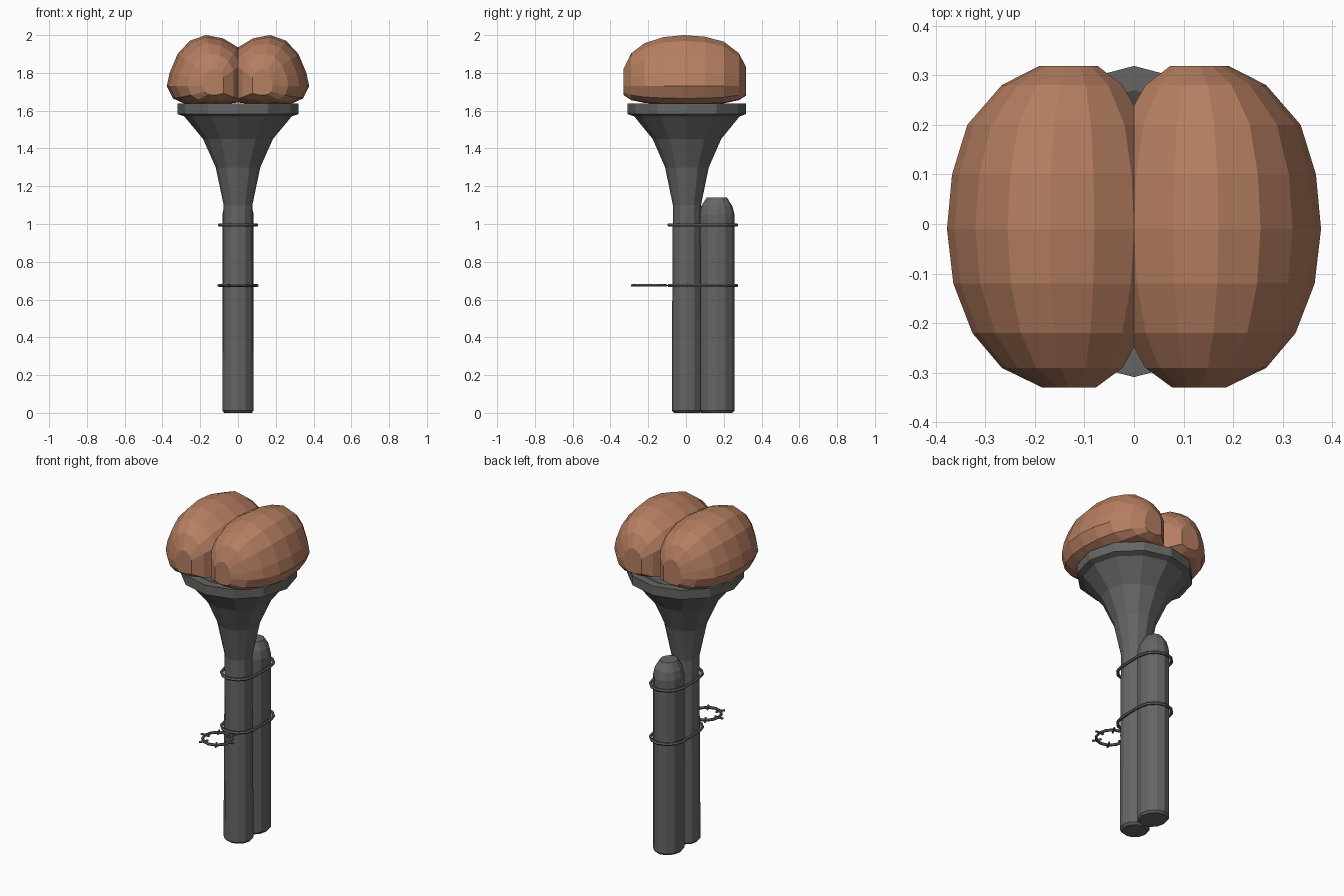
import bpy, bmesh, math
from math import sin, cos, pi
from mathutils import Vector

if "Cube" in bpy.data.objects:
    bpy.data.objects.remove(bpy.data.objects["Cube"])


def material(name, rgb):
    m = bpy.data.materials.new(name)
    m.diffuse_color = (*rgb, 1)
    m.use_nodes = True
    m.node_tree.nodes["Principled BSDF"].inputs["Base Color"].default_value = m.diffuse_color
    return m


GREY = material("dark grey", (0.13, 0.13, 0.125))
BROWN = material("warm brown", (0.47, 0.21, 0.12))


def loft(name, rings, mat, closed=False):
    """Skin a list of equal-length rings; cap the ends unless closed."""
    bm = bmesh.new()
    vs = [[bm.verts.new(p) for p in r] for r in rings]
    n = len(rings[0])
    pairs = list(zip(vs, vs[1:])) + ([(vs[-1], vs[0])] if closed else [])
    for a, b in pairs:
        for i in range(n):
            j = (i + 1) % n
            bm.faces.new((a[i], a[j], b[j], b[i]))
    if not closed:
        bm.faces.new(vs[0])
        bm.faces.new(vs[-1])
    bmesh.ops.recalc_face_normals(bm, faces=bm.faces)
    me = bpy.data.meshes.new(name)
    bm.to_mesh(me)
    bm.free()
    me.materials.append(mat)
    ob = bpy.data.objects.new(name, me)
    bpy.context.collection.objects.link(ob)
    return ob


def lathe(name, profile, yc, ratio, sides=12):
    """Profile is (radius in x, z); ratio stretches y."""
    rings = [[(r * sin(2 * pi * i / sides), yc + r * ratio * cos(2 * pi * i / sides), z)
              for i in range(sides)] for r, z in profile]
    return loft(name, rings, GREY)


def tube(name, path, r, closed=True, sides=6):
    """Square-ish tube along a horizontal path."""
    rings = []
    n = len(path)
    for k, p in enumerate(path):
        a = path[(k - 1) % n] if closed or k else p
        b = path[(k + 1) % n] if closed or k < n - 1 else p
        t = (Vector(b) - Vector(a)).normalized()
        s = t.cross(Vector((0, 0, 1)))
        rings.append([Vector(p) + r * (cos(2 * pi * i / sides) * s + sin(2 * pi * i / sides) * Vector((0, 0, 1)))
                      for i in range(sides)])
    return loft(name, rings, GREY, closed)


# Flared stem with rim and shallow cup
lathe("flared_stem", [(0.07, 0.0), (0.082, 0.012), (0.08, 0.5), (0.076, 1.1), (0.118, 1.3),
                      (0.185, 1.45), (0.285, 1.57), (0.32, 1.582), (0.32, 1.638),
                      (0.27, 1.638), (0.2, 1.6), (0.04, 1.59)], 0.005, 0.98)

# Rear post with rounded top
lathe("rear_post", [(0.073, 0.0), (0.083, 0.012), (0.083, 1.05), (0.073, 1.095),
                    (0.047, 1.14)], 0.163, 1.13)


# Straps around both posts
def strap(name, z):
    arc = [pi * i / 6 for i in range(7)]
    back = [(0.098 * cos(a), 0.163 + 0.105 * sin(a), z) for a in arc]
    front = [(-0.094 * cos(a), 0.01 - 0.1 * sin(a), z) for a in arc]
    tube(name, back + front, 0.009)


strap("upper_strap", 0.995)
strap("lower_strap", 0.675)

# Small hook ring in front, with stubs
tube("front_ring", [(0.08 * cos(2 * pi * i / 12), -0.195 + 0.085 * sin(2 * pi * i / 12), 0.675)
                    for i in range(12)], 0.008)
for k in range(6):
    a = 2 * pi * k / 6
    tube(f"ring_stub_{k}", [(r * cos(a), -0.195 + r * sin(a), 0.675) for r in (0.055, 0.108)],
         0.006, closed=False)

# Twin lobes: one cross-section scaled along y, then mirrored
section = [(-0.05, 1.86), (0, 1.935), (0.08, 1.983), (0.17, 2.0), (0.255, 1.97), (0.32, 1.90),
           (0.362, 1.80), (0.377, 1.73), (0.345, 1.665), (0.28, 1.635), (0.1, 1.63), (-0.05, 1.65)]
stations = [(-0.33, 0.25), (-0.29, 0.57), (-0.22, 0.80), (-0.12, 0.95), (-0.01, 1.0),
            (0.10, 0.96), (0.20, 0.84), (0.28, 0.57), (0.318, 0.28)]
for name, side in (("left_lobe", -1), ("right_lobe", 1)):
    loft(name, [[(side * (0.12 + (x - 0.12) * s), y,
                  1.735 + (z - 1.735) * s ** (0.8 if z > 1.735 else 0.5))
                 for x, z in section] for y, s in stations], BROWN)
